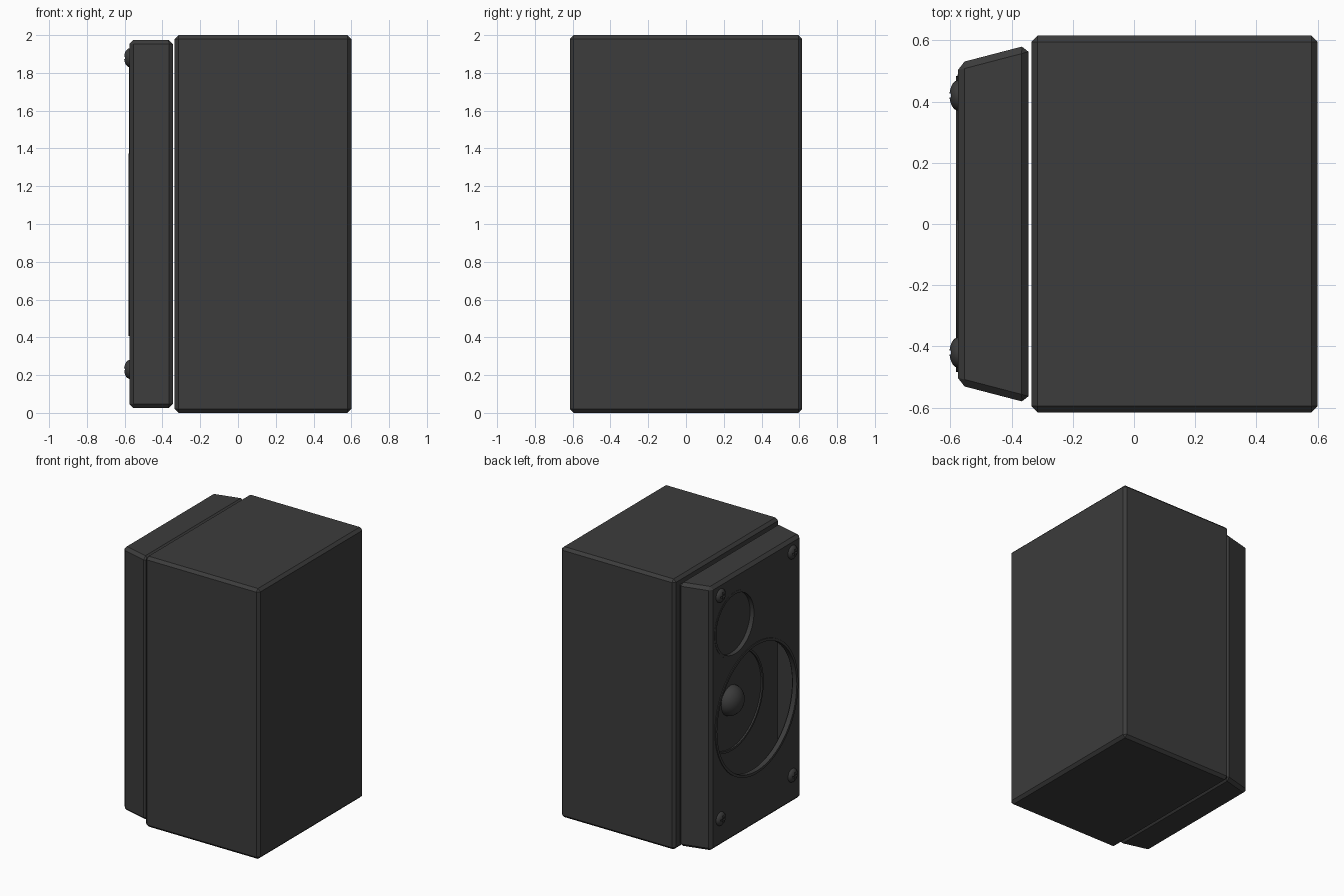
import bpy, bmesh, math
from mathutils import Matrix

old = bpy.data.objects.get("Cube")
if old:
    bpy.data.objects.remove(old, do_unlink=True)

mat = bpy.data.materials.new("charcoal")
mat.use_nodes = True
colour = (0.045, 0.045, 0.045, 1)
mat.diffuse_color = colour
bsdf = mat.node_tree.nodes["Principled BSDF"]
bsdf.inputs["Base Color"].default_value = colour
bsdf.inputs["Roughness"].default_value = 0.7

FACE = -0.575          # plane of the baffle face
WOOFER_Z = 0.89
TO_FACE = Matrix.Rotation(-math.pi / 2, 4, 'Y')   # turns +z towards -x


def make(name, bm):
    bmesh.ops.recalc_face_normals(bm, faces=bm.faces)
    mesh = bpy.data.meshes.new(name)
    bm.to_mesh(mesh)
    bm.free()
    mesh.materials.append(mat)
    ob = bpy.data.objects.new(name, mesh)
    bpy.context.collection.objects.link(ob)
    return ob


def apply(ob, mod):
    bpy.context.view_layer.objects.active = ob
    bpy.ops.object.modifier_apply(modifier=mod.name)


def prism(name, outline, low, high, bevel=0):
    bm = bmesh.new()
    base = bm.faces.new([bm.verts.new((x, y, low)) for x, y in outline])
    top = bmesh.ops.extrude_face_region(bm, geom=[base])["geom"]
    bmesh.ops.translate(bm, vec=(0, 0, high - low),
                        verts=[v for v in top if isinstance(v, bmesh.types.BMVert)])
    ob = make(name, bm)
    if bevel:
        mod = ob.modifiers.new("Bevel", 'BEVEL')
        mod.width, mod.segments = bevel, 1
        apply(ob, mod)
    return ob


def lathe(name, profile, x, y, z, steps=64):
    """Spin (radius, height) points about an axis pointing out of the baffle."""
    bm = bmesh.new()
    verts = [bm.verts.new((r, 0, h)) for r, h in profile]
    edges = [bm.edges.new(pair) for pair in zip(verts, verts[1:])]
    bmesh.ops.spin(bm, geom=verts + edges, axis=(0, 0, 1), cent=(0, 0, 0),
                   angle=math.tau, steps=steps)
    bmesh.ops.remove_doubles(bm, verts=bm.verts, dist=1e-5)
    bmesh.ops.transform(bm, matrix=Matrix.Translation((x, y, z)) @ TO_FACE, verts=bm.verts)
    return make(name, bm)


def dome(name, radius, height, x, y, z, steps=32):
    arc = [i / 8 * math.pi / 2 for i in range(9)]
    points = [(0, 0)] + [(radius * math.cos(a), height * math.sin(a)) for a in arc]
    points[-1] = (0, height)
    return lathe(name, points, x, y, z, steps)


def cut(ob, cutter):
    mod = ob.modifiers.new("Cut", 'BOOLEAN')
    mod.operation, mod.solver, mod.object = 'DIFFERENCE', 'EXACT', cutter
    apply(ob, mod)
    bpy.data.objects.remove(cutter, do_unlink=True)


def smooth(ob):
    bpy.ops.object.select_all(action='DESELECT')
    ob.select_set(True)
    bpy.context.view_layer.objects.active = ob
    bpy.ops.object.shade_smooth_by_angle(angle=math.radians(30))


# Main cabinet
prism("cabinet", [(-0.335, -0.615), (0.6, -0.615), (0.6, 0.615), (-0.335, 0.615)], 0, 2, 0.02)

# Tapered hollow baffle with the driver openings
baffle = prism("baffle", [(-0.345, -0.585), (-0.345, 0.585), (FACE, 0.525), (FACE, -0.525)],
               0.025, 1.975, 0.022)
cut(baffle, prism("cavity", [(-0.365, -0.55), (-0.365, 0.55), (-0.535, 0.505), (-0.535, -0.505)],
                  0.05, 1.95))
cut(baffle, lathe("woofer_hole", [(0, -0.1), (0.475, -0.1), (0.475, 0.05), (0, 0.05)],
                  FACE, 0, WOOFER_Z))
TWEETER = (FACE, 0.25, 1.605)
cut(baffle, lathe("tweeter_hole", [(0, -0.03), (0.23, -0.03), (0.23, 0.05), (0, 0.05)], *TWEETER))

# Woofer: trim ring, inner ring and central dome
rings = [
    lathe("woofer_trim", [(0.465, -0.03), (0.484, -0.03), (0.484, 0.006), (0.465, 0.006),
                          (0.465, -0.03)], FACE, 0, WOOFER_Z),
    lathe("woofer_inner_ring", [(0.355, 0), (0.37, 0), (0.37, 0.012), (0.355, 0.012),
                                (0.355, 0)], -0.365, 0, WOOFER_Z),
    dome("woofer_dome", 0.11, 0.09, -0.362, 0, WOOFER_Z),
    # Tweeter rim and shallow membrane
    lathe("tweeter_trim", [(0.22, -0.032), (0.238, -0.032), (0.238, 0.002), (0.22, 0.002),
                           (0.22, -0.032)], *TWEETER),
]
for ob in rings:
    smooth(ob)

# Cross-head screws in the baffle corners
for side, y in (("left", 0.42), ("right", -0.42)):
    for level, z in (("lower", 0.23), ("upper", 1.88)):
        screw = dome(f"screw_{level}_{side}", 0.05, 0.03, FACE + 0.002, y, z, 24)
        for w, h in ((0.006, 0.028), (0.028, 0.006)):
            cut(screw, prism("slot", [(-0.65, y - w), (-0.588, y - w), (-0.588, y + w),
                                      (-0.65, y + w)], z - h, z + h))
        smooth(screw)
